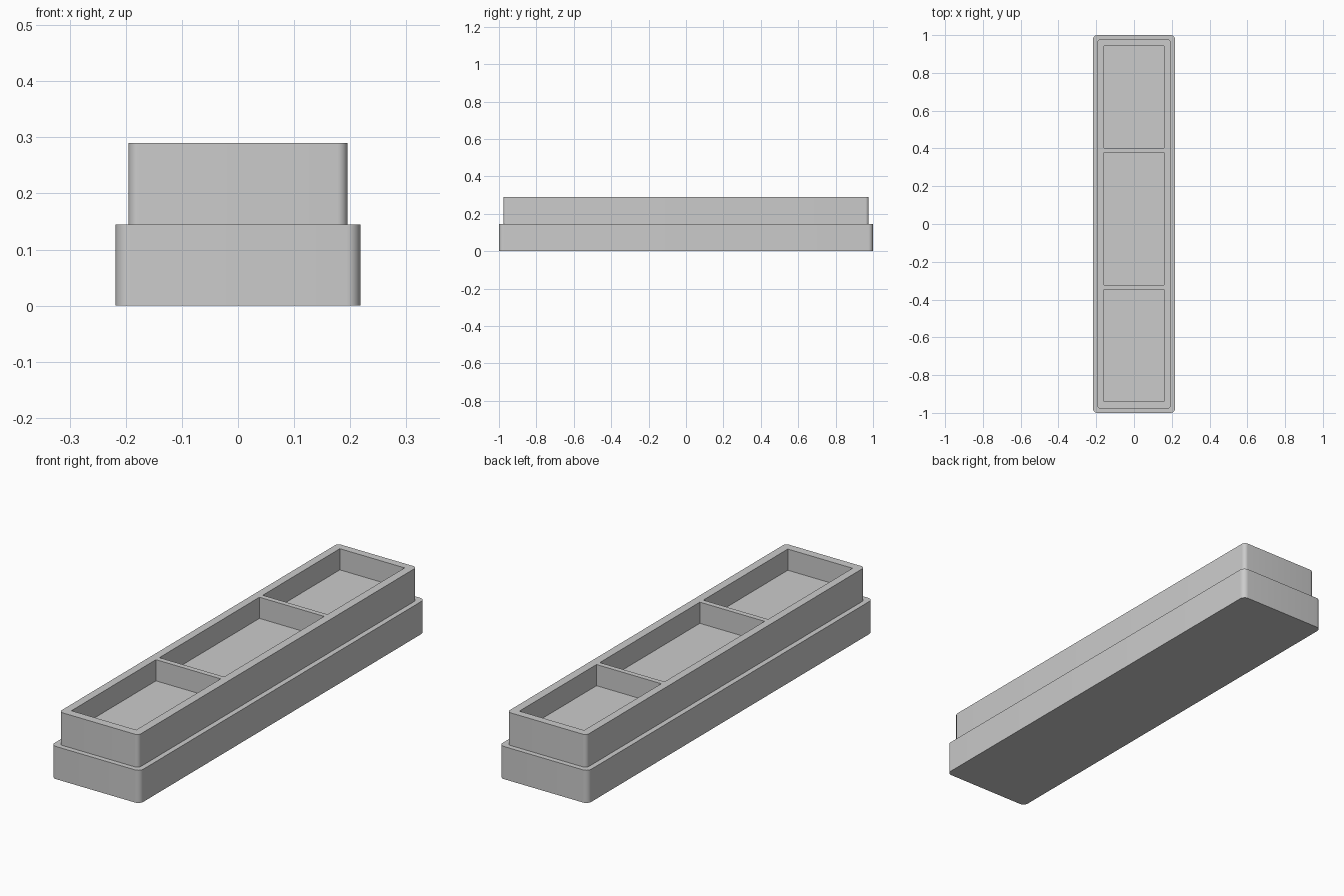
import bpy, bmesh, math

if "Cube" in bpy.data.objects:
    bpy.data.objects.remove(bpy.data.objects["Cube"])

BASE_H, TOP_H, FLOOR_Z = 0.145, 0.29, 0.196


def rounded_outline(hx, hy, r, steps=8):
    """Corner-rounded rectangle, counter-clockwise."""
    pts = []
    for k, (sx, sy) in enumerate([(1, 1), (-1, 1), (-1, -1), (1, -1)]):
        for i in range(steps + 1):
            a = math.pi / 2 * (k + i / steps)
            pts.append((sx * (hx - r) + r * math.cos(a),
                        sy * (hy - r) + r * math.sin(a)))
    return pts


def make_object(name, bm):
    mesh = bpy.data.meshes.new(name)
    bm.to_mesh(mesh)
    bm.free()
    obj = bpy.data.objects.new(name, mesh)
    bpy.context.collection.objects.link(obj)
    return obj


def stacked_solid(name, levels):
    """Closed solid through outlines (half x, half y, radius, z)."""
    bm = bmesh.new()
    rings = [[bm.verts.new((x, y, z)) for x, y in rounded_outline(hx, hy, r)]
             for hx, hy, r, z in levels]
    for lo, hi in zip(rings, rings[1:]):
        n = len(lo)
        for i in range(n):
            j = (i + 1) % n
            bm.faces.new((lo[i], lo[j], hi[j], hi[i]))
    bm.faces.new(rings[0][::-1])
    bm.faces.new(rings[-1])
    return make_object(name, bm)


# Stepped body: wide base, narrow ledge, inset upper tray
body = stacked_solid("tray_body", [
    (0.218, 1.0, 0.025, 0.0),
    (0.218, 1.0, 0.025, BASE_H),
    (0.195, 0.977, 0.018, BASE_H),
    (0.195, 0.977, 0.018, TOP_H),
])

# Three compartments, leaving two thin dividers
bm = bmesh.new()
for y0, y1 in [(-0.94, -0.347), (-0.323, 0.379), (0.402, 0.943)]:
    box = bmesh.ops.create_cube(bm, size=1)["verts"]
    bmesh.ops.scale(bm, verts=box, vec=(0.318, y1 - y0, 0.2))
    bmesh.ops.translate(bm, verts=box, vec=(-0.001, (y0 + y1) / 2, FLOOR_Z + 0.1))
cutter = make_object("compartment_cutter", bm)
cutter.hide_render = True

cut = body.modifiers.new("compartments", 'BOOLEAN')
cut.operation = 'DIFFERENCE'
cut.solver = 'EXACT'
cut.object = cutter
bpy.context.view_layer.objects.active = body
body.select_set(True)
bpy.ops.object.modifier_apply(modifier=cut.name)
bpy.data.objects.remove(cutter)

# Smooth corners, crisp rims
bpy.ops.object.shade_smooth_by_angle(angle=math.radians(30))
